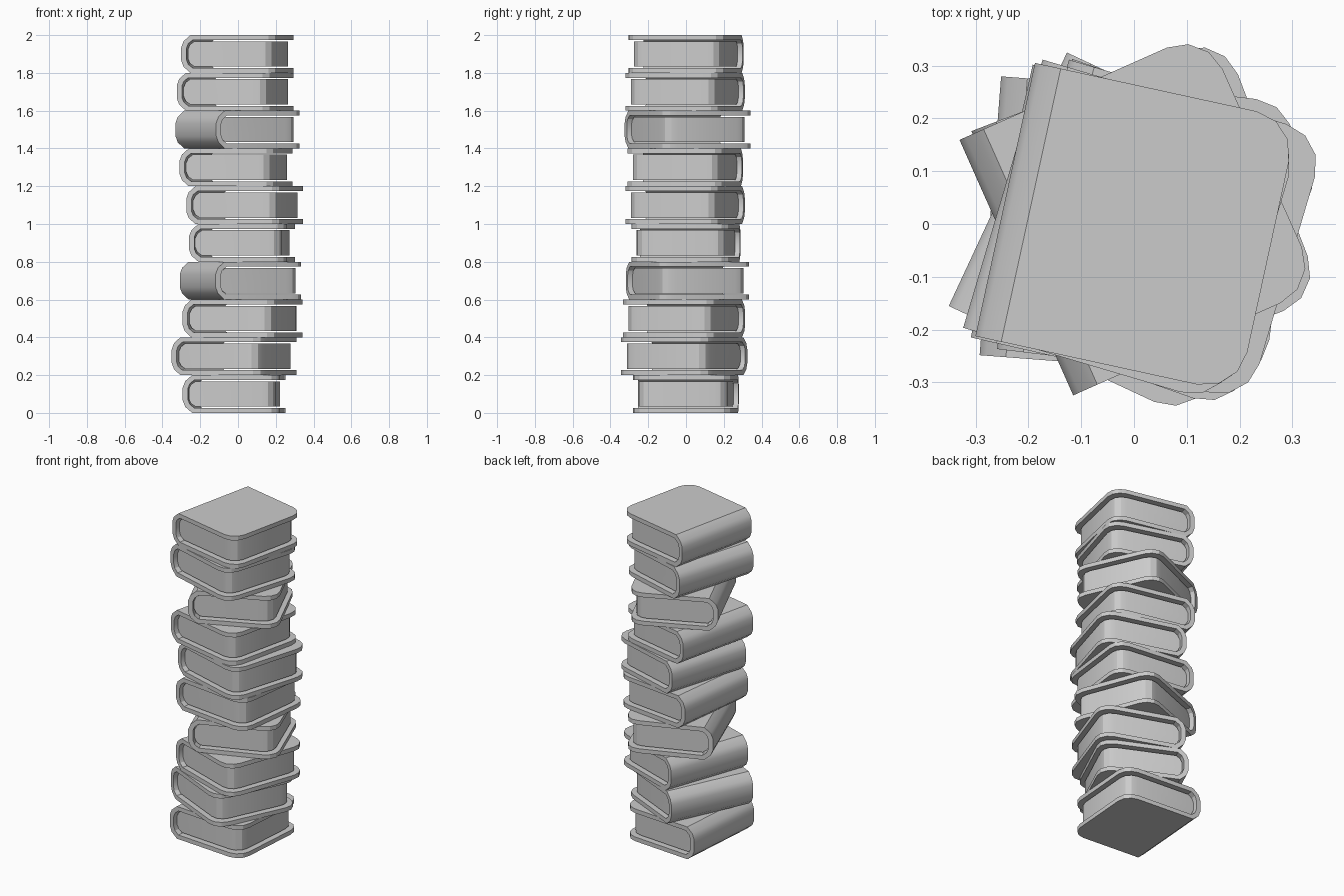
import bpy, bmesh
from math import radians

if "Cube" in bpy.data.objects:
    bpy.data.objects.remove(bpy.data.objects["Cube"])

W, D, H = 0.51, 0.53, 0.2      # spine-to-fore-edge, height of book, thickness
T = 0.026                      # board thickness


def prism(name, profile, y0, y1, radius):
    """Extrude an xz profile along y, then round the upright fore-edge corners."""
    bm = bmesh.new()
    face = bm.faces.new([bm.verts.new((x, y0, z)) for x, z in profile])
    ext = bmesh.ops.extrude_face_region(bm, geom=[face])
    moved = [v for v in ext["geom"] if isinstance(v, bmesh.types.BMVert)]
    bmesh.ops.translate(bm, verts=moved, vec=(0, y1 - y0, 0))
    bmesh.ops.recalc_face_normals(bm, faces=bm.faces)
    xmax = max(p[0] for p in profile)
    corners = [e for e in bm.edges
               if all(abs(v.co.x - xmax) < 1e-5 for v in e.verts)
               and abs(e.verts[0].co.y - e.verts[1].co.y) < 1e-5]
    bmesh.ops.bevel(bm, geom=corners, offset=radius, segments=3,
                    profile=0.5, affect='EDGES')
    me = bpy.data.meshes.new(name)
    bm.to_mesh(me)
    bm.free()
    me.shade_smooth()
    me.set_sharp_from_angle(angle=radians(28))
    return me


def mirrored(lower):
    """Complete a profile by mirroring its lower half about mid thickness."""
    return lower + [(x, H - z) for x, z in reversed(lower)]


# Cover: two boards joined by a faceted spine, open at the fore edge
L, R = -W / 2, W / 2
outer = mirrored([(R, 0), (L + 0.05, 0), (L + 0.013, 0.032), (L, 0.065)])
inner = mirrored([(R, T), (L + 0.062, T), (L + 0.038, 0.045), (L + 0.028, 0.07)])
cover_mesh = prism("cover", outer + inner[::-1], -D / 2, D / 2, 0.08)

# Page block: slightly thinner than the gap between the boards
g = T + 0.007
pages_mesh = prism(
    "pages",
    mirrored([(R - 0.026, g), (L + 0.066, g), (L + 0.042, 0.05), (L + 0.03, 0.075)]),
    -D / 2 + 0.026, D / 2 - 0.026, 0.07)

# Stack from bottom to top: x, y, turn in degrees
stack = [
    (-0.018, -0.004, -4.4), (-0.008, -0.023, -25), (0.035, -0.022, -19.5),
    (0.025, 0.02, 21), (0.026, -0.005, -7), (0.046, -0.015, -16.5),
    (-0.002, -0.013, -12.8), (0.01, 0.021, 24), (-0.004, -0.015, -16.5),
    (0.005, -0.008, -12.3),
]
for i, (x, y, turn) in enumerate(stack):
    for part, me in (("cover", cover_mesh), ("pages", pages_mesh)):
        ob = bpy.data.objects.new(f"book_{i + 1}_{part}", me)
        ob.location = (x, y, i * H)
        ob.rotation_euler.z = radians(turn)
        bpy.context.collection.objects.link(ob)
